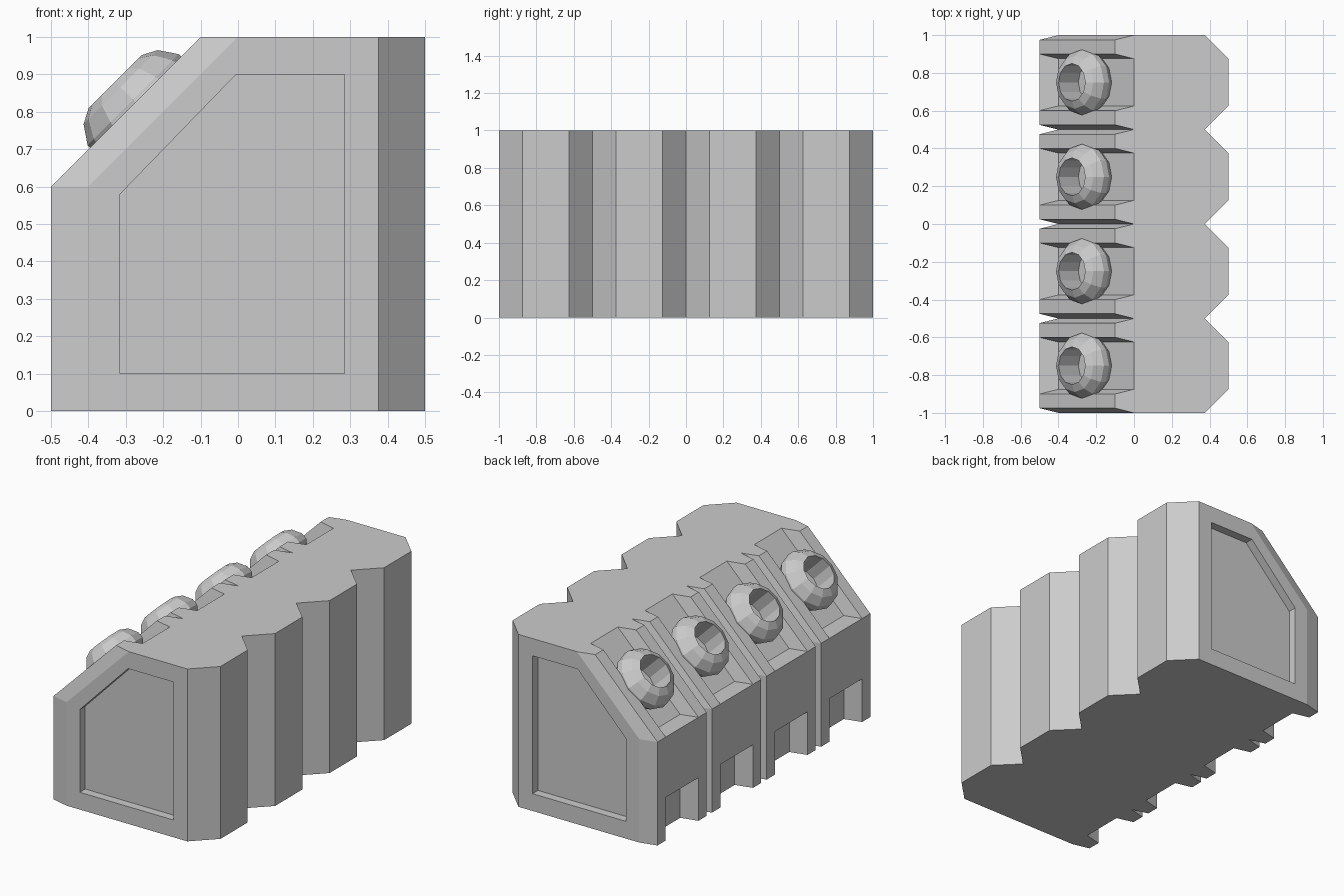
import bpy, bmesh, math
from mathutils import Vector, Matrix

if "Cube" in bpy.data.objects:
    bpy.data.objects.remove(bpy.data.objects["Cube"])


def make_object(name, bm):
    bmesh.ops.remove_doubles(bm, verts=bm.verts, dist=1e-4)
    bmesh.ops.recalc_face_normals(bm, faces=bm.faces)
    mesh = bpy.data.meshes.new(name)
    bm.to_mesh(mesh)
    bm.free()
    obj = bpy.data.objects.new(name, mesh)
    bpy.context.collection.objects.link(obj)
    return obj


def loft(bm, rings, closed=False):
    """Bridge consecutive closed rings of points."""
    loops = [[bm.verts.new(p) for p in r] for r in rings]
    n = len(loops[0])
    pairs = list(zip(loops, loops[1:]))
    if closed:
        pairs.append((loops[-1], loops[0]))
    for a, b in pairs:
        for i in range(n):
            j = (i + 1) % n
            bm.faces.new((a[i], a[j], b[j], b[i]))
    if not closed:
        bm.faces.new(loops[0])
        bm.faces.new(loops[-1])


def section(foot, wall, slope, right):
    """x,z cross-section: left foot, left wall, sloped face, right wall."""
    return [(foot, 0), (foot, .25), (wall, .25), (wall, .6),
            (slope, .6), (slope + .4, 1), (right, 1), (right, 0)]


def place(profile, y):
    return [(x, y, z) for x, z in profile]


# Body: four repeated bays of ridges, grooves and recesses, plus sunken end panels
panel = [(-.315, .1), (-.315, .25), (-.315, .25), (-.315, .58),
         (-.315, .58), (-.005, .9), (.285, .9), (.285, .1)]
bay = [(0, (-.4, -.4, -.4, .375)), (.025, (-.5, -.5, -.5, .4)),
       (.1, (-.5, -.5, -.5, .475)), (.125, (-.4, -.5, -.4, .5)),
       (.375, (-.4, -.5, -.4, .5)), (.4, (-.5, -.5, -.5, .475)),
       (.475, (-.5, -.5, -.5, .4))]
rings = [place(panel, -.95), place(panel, -1)]
for k in range(4):
    rings += [place(section(*s), -1 + .5 * k + dy) for dy, s in bay]
rings += [place(section(*bay[0][1]), 1), place(panel, 1), place(panel, .95)]
bm = bmesh.new()
loft(bm, rings)
make_object("body", bm)

# Rounded hollow sockets standing square to the sloped face
SIDES = 12
ring_profile = [(.1, -.02), (.1, .148), (.14, .127), (.172, .08),
                (.175, .045), (.15, 0), (.14, -.02)]
axis_turn = Matrix.Rotation(-math.pi / 4, 4, 'Y')
for k in range(4):
    bm = bmesh.new()
    loft(bm, [[(r * math.cos(2 * math.pi * i / SIDES),
                r * math.sin(2 * math.pi * i / SIDES), h)
               for i in range(SIDES)] for r, h in ring_profile], closed=True)
    socket = make_object(f"socket_{k + 1}", bm)
    socket.data.transform(axis_turn)
    socket.location = Vector((-.224, -.75 + .5 * k, .776))
